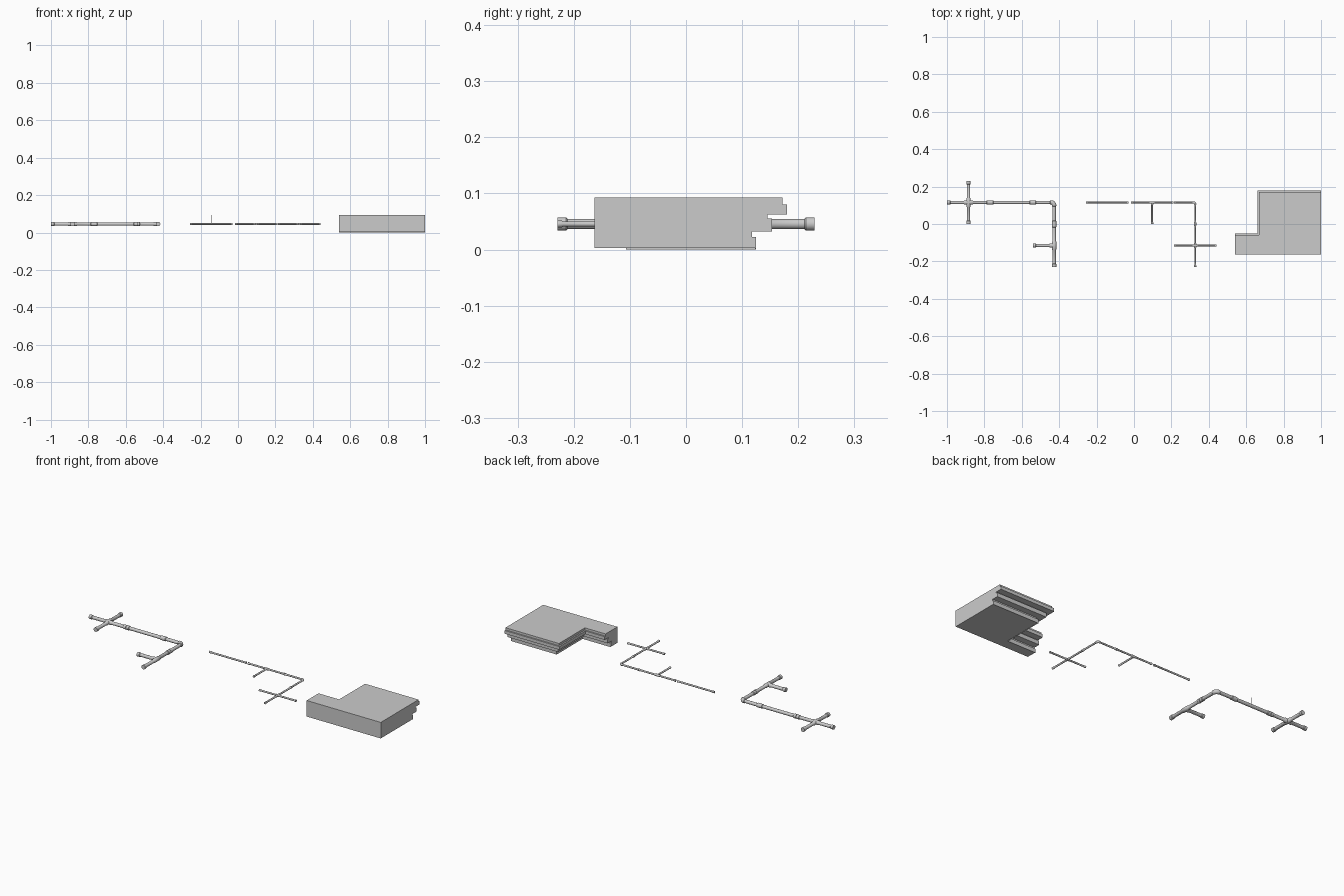
import bpy, bmesh, math
from mathutils import Vector

if "Cube" in bpy.data.objects:
    bpy.data.objects.remove(bpy.data.objects["Cube"])

Z = 0.0455   # height of the pipe axes
H = 0.115    # half length of one fitting
SIDES = 24
UP = Vector((0, 0, 1))


def finish(bm, name, smooth=True):
    bmesh.ops.recalc_face_normals(bm, faces=bm.faces)
    me = bpy.data.meshes.new(name)
    bm.to_mesh(me)
    bm.free()
    ob = bpy.data.objects.new(name, me)
    bpy.context.collection.objects.link(ob)
    if smooth:
        bpy.ops.object.select_all(action='DESELECT')
        bpy.context.view_layer.objects.active = ob
        ob.select_set(True)
        bpy.ops.object.shade_smooth_by_angle(angle=math.radians(35))
    return ob


def tube(bm, stations):
    """Skin circles given as (x, y, direction angle, radius), with end caps."""
    rings = []
    for x, y, ang, r in stations:
        side = Vector((-math.sin(ang), math.cos(ang), 0))
        c = Vector((x, y, Z))
        rings.append([bm.verts.new(c + r * (side * math.cos(t) + UP * math.sin(t)))
                      for t in (2 * math.pi * i / SIDES for i in range(SIDES))])
    for a, b in zip(rings, rings[1:]):
        for i in range(SIDES):
            j = (i + 1) % SIDES
            bm.faces.new((a[i], a[j], b[j], b[i]))
    bm.faces.new(rings[0])
    bm.faces.new(rings[-1])


def arm_profile(s, hub):
    """(distance, radius) from the fitting centre to its flanged end."""
    r, f, c = s
    p = [(0, f), (hub, f), (hub + 0.004, r)] if hub else [(0, r)]
    return p + [(H - c - 0.003, r), (H - c, f), (H - 0.001, f), (H - 0.001, f * 0.93)]


def fitting(name, x, y, angles, s):
    # straight arms meeting at one centre
    bm = bmesh.new()
    hub = s[1] * 1.7 if len(angles) > 2 else 0
    for deg in angles:
        a = math.radians(deg)
        tube(bm, [(x + d * math.cos(a), y + d * math.sin(a), a, r)
                  for d, r in arm_profile(s, hub)])
    finish(bm, name)


def elbow(name, x, y, s):
    # arm from the left that turns towards the front
    bm = bmesh.new()
    b = s[1] * 1.3
    prof = [p for p in arm_profile(s, 0) if p[0] > b]
    st = [(x - d, y, 0, r) for d, r in reversed(prof)]
    st += [(x - b - 0.006, y, 0, s[0]), (x - b - 0.003, y, 0, s[1])]
    for i in range(9):
        t = math.pi / 2 * i / 8
        st.append((x - b + b * math.sin(t), y - b + b * math.cos(t), -t, s[1]))
    st += [(x, y - b - 0.003, -math.pi / 2, s[1]), (x, y - b - 0.006, -math.pi / 2, s[0])]
    st += [(x, y - d, -math.pi / 2, r) for d, r in prof]
    tube(bm, st)
    finish(bm, name)


def pin(name, x, y):
    bm = bmesh.new()
    bmesh.ops.create_cone(bm, cap_ends=True, segments=8, radius1=0.0008, radius2=0.0008, depth=0.047)
    bmesh.ops.translate(bm, verts=bm.verts, vec=(x, y, Z + 0.0235))
    finish(bm, name)


# thick pipe run: body radius, flange radius, flange length
THICK = (0.0092, 0.0118, 0.016)
fitting("thick_cross", -0.885, H, (0, 90, 180, 270), THICK)
fitting("thick_straight", -0.655, H, (0, 180), THICK)
elbow("thick_elbow", -0.427, H, THICK)
fitting("thick_tee", -0.427, -H, (90, 180, 270), THICK)
pin("thick_pin", -0.655, H)

# thin pipe run
THIN = (0.0048, 0.0062, 0.008)
fitting("thin_straight", -0.143, H, (0, 180), THIN)
fitting("thin_tee", 0.097, H, (0, 180, 270), THIN)
elbow("thin_elbow", 0.327, H, THIN)
fitting("thin_cross", 0.327, -H, (0, 90, 180, 270), THIN)
pin("thin_pin", -0.143, H)

# stepped block: L-shaped plan, moulded along the rear and the inner corner
X0, X1, XC, YF, YN, YB = 0.54, 1.0, 0.66, -0.163, -0.05, 0.18
PROFILE = [(0.008, 0.0925), (0.008, 0.080), (0, 0.080), (0, 0.062), (0.035, 0.062),
           (0.035, 0.055), (0.027, 0.055), (0.027, 0.0325), (0.062, 0.0325),
           (0.062, 0.022), (0.055, 0.022), (0.055, 0), (0.057, 0), (0.057, 0.0025)]
bm = bmesh.new()
rows = []
for d, z in PROFILE:
    rows.append([bm.verts.new((px, py, z)) for px, py in
                 ((X0, YN - d), (XC + d, YN - d), (XC + d, YB - d), (X1, YB - d))])
top = [bm.verts.new((px, YF, PROFILE[0][1])) for px in (X0, X1)]
low = [bm.verts.new((px, YF, PROFILE[-1][1])) for px in (X0, X1)]
for a, b in zip(rows, rows[1:]):
    for i in range(3):
        bm.faces.new((a[i], a[i + 1], b[i + 1], b[i]))
bm.faces.new(rows[0] + [top[1], top[0]])
bm.faces.new(rows[-1] + [low[1], low[0]])
bm.faces.new((top[0], top[1], low[1], low[0]))
bm.faces.new([r[0] for r in rows] + [low[0], top[0]])
bm.faces.new([r[3] for r in rows] + [low[1], top[1]])
finish(bm, "stepped_block", smooth=False)
